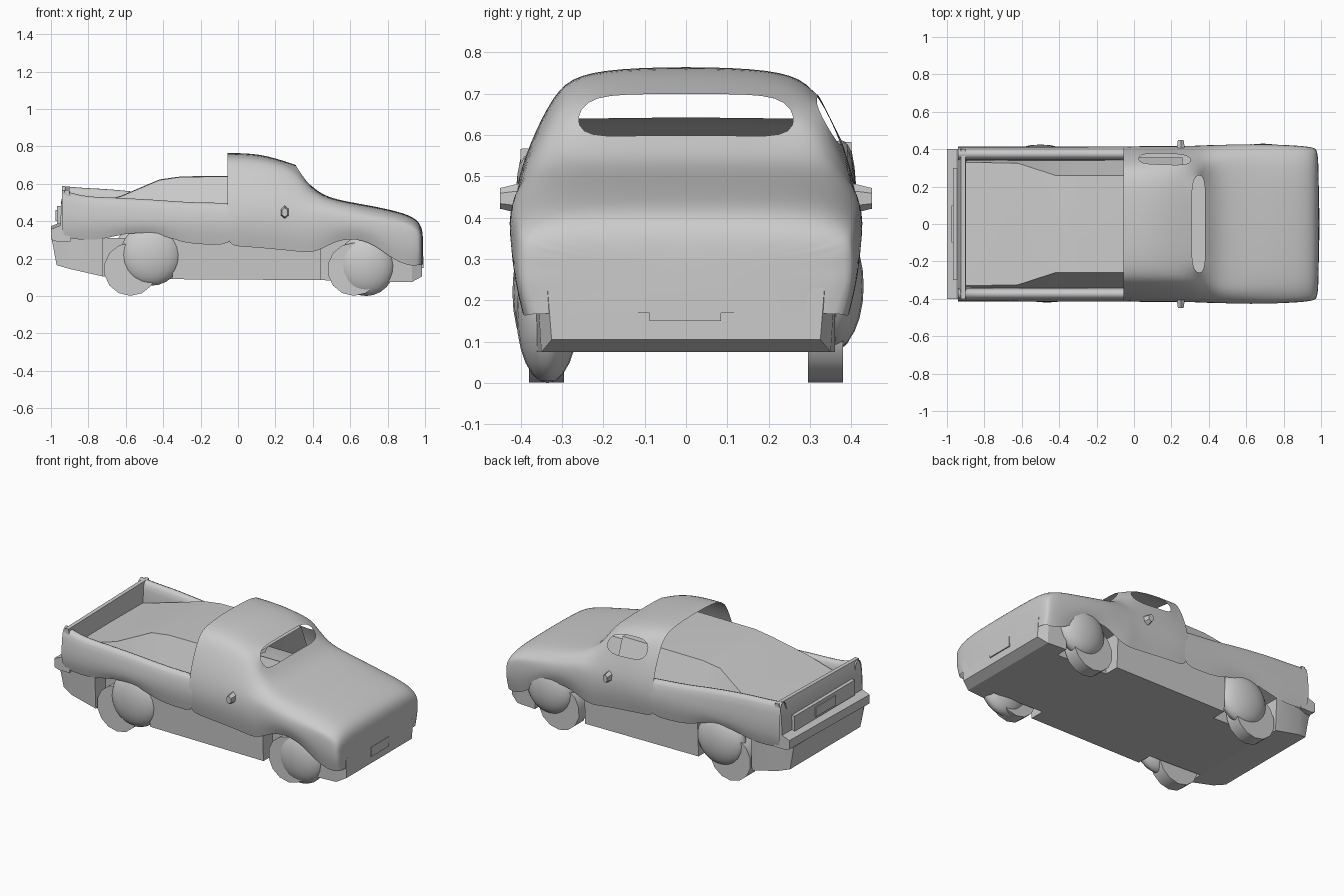
import bpy, bmesh, math

if "Cube" in bpy.data.objects:
    bpy.data.objects.remove(bpy.data.objects["Cube"])


def finish(name, bm, sub=0, angle=35):
    bmesh.ops.recalc_face_normals(bm, faces=bm.faces)
    me = bpy.data.meshes.new(name)
    bm.to_mesh(me)
    bm.free()
    me.shade_smooth()
    if not sub:
        me.set_sharp_from_angle(angle=math.radians(angle))
    ob = bpy.data.objects.new(name, me)
    bpy.context.collection.objects.link(ob)
    if sub:
        m = ob.modifiers.new("Smooth", 'SUBSURF')
        m.levels = m.render_levels = sub
    return ob


def loft(name, rings, closed=False, caps=(False, False), sub=0, skip=(), angle=35):
    bm = bmesh.new()
    vs = [[bm.verts.new(p) for p in r] for r in rings]
    n = len(rings[0])
    for i in range(len(vs) - 1):
        for j in range(n if closed else n - 1):
            if (i, j) not in skip:
                k = (j + 1) % n
                bm.faces.new((vs[i][j], vs[i][k], vs[i + 1][k], vs[i + 1][j]))
    for cap, r in zip(caps, (vs[0], vs[-1])):
        if cap:
            bm.faces.new(r)
    return finish(name, bm, sub, angle)


def box(name, x, y, z):
    rings = [[(a, y[0], z[0]), (a, y[1], z[0]), (a, y[1], z[1]), (a, y[0], z[1])] for a in x]
    return loft(name, rings, True, (True, True))


def blob(name, loc, size):
    bm = bmesh.new()
    bmesh.ops.create_uvsphere(bm, u_segments=20, v_segments=12, radius=1)
    bmesh.ops.scale(bm, vec=size, verts=bm.verts)
    bmesh.ops.translate(bm, vec=loc, verts=bm.verts)
    return finish(name, bm, 0, 80)


# hood, windshield surround, cab sides and roof as one arched shell
# x, belt half width, bottom z, belt z, shoulder half width, shoulder z, crown z
cab = [(-.055, .41, .27, .47, .32, .70, .765), (.02, .415, .265, .47, .32, .70, .765),
       (.15, .415, .255, .47, .32, .695, .755), (.31, .415, .24, .46, .31, .675, .70),
       (.38, .42, .23, .45, .33, .57, .60), (.45, .42, .25, .45, .36, .52, .54),
       (.55, .425, .31, .43, .37, .495, .51), (.70, .425, .30, .41, .37, .46, .485),
       (.82, .42, .20, .39, .37, .435, .46), (.91, .415, .16, .37, .37, .41, .435),
       (.97, .405, .165, .34, .355, .38, .40), (.99, .385, .17, .30, .33, .32, .34)]


def arch(x, k, zb, zm, hs, zs, zt):
    half = [(k - .02, zb), (k + .005, (zb + zm) / 2), (k, zm),
            ((k + hs) / 2 + .01, (zm + zs) / 2), (hs, zs), (hs * .83, zs + (zt - zs) * .75),
            (hs * .38, zt)]
    return [(x, -y, z) for y, z in half] + [(x, y, z) for y, z in reversed(half)]


loft("cab_and_hood", [arch(*c) for c in cab], caps=(False, True), sub=2,
     skip={(3, 5), (3, 6), (3, 7), (1, 9), (2, 9)})

# cargo bed side walls: x, bottom z, near rail z, far rail z
bed = [(-.94, .31, .57, .59), (-.84, .30, .535, .58), (-.72, .30, .53, .575), (-.60, .34, .525, .565),
       (-.42, .34, .515, .545), (-.30, .28, .505, .525), (-.15, .275, .50, .51), (-.03, .27, .50, .50)]
for side, s, t in (("near", -1, 2), ("far", 1, 3)):
    rings = []
    for b in bed:
        zt = b[t]
        prof = [(.395, b[1]), (.42, .38), (.408, zt - .05), (.395, zt),
                (.355, zt), (.34, zt - .04), (.338, zt - .16)]
        rings.append([(b[0], s * y, z) for y, z in prof])
    loft("bed_wall_" + side, rings, sub=1)

# raised cover inside the bed, running forward under the roof
cover = [(-.905, .33, .45), (-.62, .325, .535), (-.42, .26, .62), (-.30, .26, .637), (.26, .26, .64)]
loft("bed_cover", [[(x, -.355, .40), (x, -h, z), (x, 0, z + .003), (x, h, z), (x, .355, .40)]
                   for x, h, z in cover], angle=25)

# tailgate with rear bumper lip
gate = [(-.97, .30), (-1.0, .31), (-1.0, .365), (-.95, .385), (-.945, .50),
        (-.925, .575), (-.90, .575), (-.895, .30)]
loft("tailgate", [[(x, y, z + y * .02) for x, z in gate] for y in (-.40, -.2, 0, .2, .40)],
     True, (True, True), angle=30)
box("tailgate_panel", (-.968, -.935), (-.30, .30), (.385, .48))
box("rear_plate", (-.975, -.96), (-.10, .10), (.40, .46))

# lower hull, narrowed at the wheel wells: x, half width, bottom z
hull = [(-.995, .36, .30), (-.97, .36, .165), (-.90, .385, .145), (-.725, .39, .105), (-.724, .29, .105),
        (-.351, .29, .09), (-.35, .385, .09), (.44, .385, .085), (.441, .29, .085),
        (.80, .29, .075), (.801, .37, .075), (.93, .36, .075), (.985, .335, .105)]
rings = []
for x, h, z in hull:
    zt = .31 if x < .9 else .23
    rings.append([(x, -h + .01, z), (x, h - .01, z), (x, h, zt), (x, -h, zt)])
loft("lower_hull", rings, True, (True, True), angle=20)
box("front_plate", (.975, .992), (-.088, .085), (.15, .21))

# wheels
for end, x in (("rear", -.575), ("front", .62)):
    for side, s in (("near", -1), ("far", 1)):
        rings = []
        for y in (.295, .38):
            rings.append([(x + .142 * math.cos(a * math.tau / 14 + .22), s * y,
                           .143 + .142 * math.sin(a * math.tau / 14 + .22)) for a in range(14)])
        loft(f"wheel_{end}_{side}", rings, True, (True, True))

# swollen fender skirts beside the wheels
blob("fender_front_near", (.685, -.335, .165), (.155, .075, .165))
blob("fender_front_far", (.69, .355, .235), (.16, .075, .155))
blob("fender_rear_near", (-.465, -.35, .22), (.165, .07, .165))
blob("fender_rear_far", (-.50, .355, .23), (.165, .07, .155))

# door mirrors
for side, s in (("near", -1), ("far", 1)):
    bm = bmesh.new()
    bmesh.ops.create_cone(bm, cap_ends=True, segments=6, radius1=.037, radius2=.025, depth=.05)
    for v in bm.verts:
        x, y, z = v.co
        v.co = (.25 + x * .7, s * (.425 + z), .447 + y)
    finish("mirror_" + side, bm, 0, 20)
